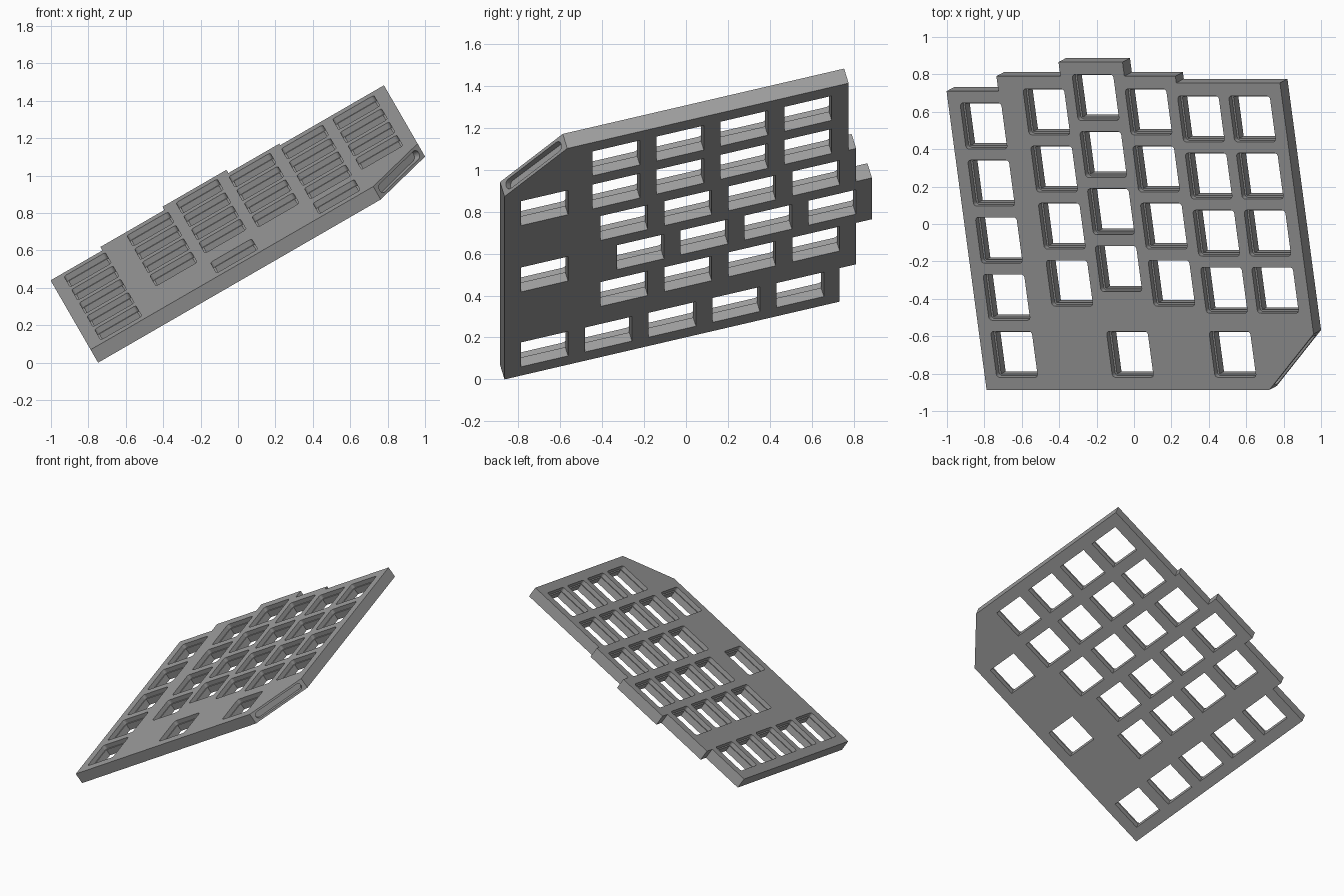
import bpy, bmesh
from math import radians, cos, sin, pi
from mathutils import Matrix

cube = bpy.data.objects.get("Cube")
if cube:
    bpy.data.objects.remove(cube)

THICK = 0.083     # plate thickness
PITCH = 0.316     # key spacing
HOLE = 0.233      # square through-hole
POCKET = 0.254    # wider rounded recess on the top side
LEDGE = 0.05      # height of the ledge between them

grey = bpy.data.materials.new("mid_grey")
grey.use_nodes = True
colour = (0.33, 0.33, 0.33, 1)
grey.diffuse_color = colour
grey.node_tree.nodes["Principled BSDF"].inputs["Base Color"].default_value = colour


def rounded(w, h, r, steps=4):
    """Outline of a rounded rectangle centred on the origin."""
    pts = []
    for k, (sx, sy) in enumerate([(1, 1), (-1, 1), (-1, -1), (1, -1)]):
        for i in range(steps + 1):
            a = (k + i / steps) * pi / 2
            pts.append((sx * (w / 2 - r) + r * cos(a), sy * (h / 2 - r) + r * sin(a)))
    return pts


def square(w):
    h = w / 2
    return [(-h, -h), (h, -h), (h, h), (-h, h)]


def add_prism(bm, outline, depth, matrix):
    """Extrude an outline along local z."""
    n = len(outline)
    low = [bm.verts.new(matrix @ Matrix.Translation((x, y, 0)).translation) for x, y in outline]
    high = [bm.verts.new(matrix @ Matrix.Translation((x, y, depth)).translation) for x, y in outline]
    bm.faces.new(low[::-1])
    bm.faces.new(high)
    for i in range(n):
        j = (i + 1) % n
        bm.faces.new((low[i], low[j], high[j], high[i]))


def make_object(name, prisms):
    bm = bmesh.new()
    for prism in prisms:
        add_prism(bm, *prism)
    bmesh.ops.recalc_face_normals(bm, faces=bm.faces)
    mesh = bpy.data.meshes.new(name)
    bm.to_mesh(mesh)
    bm.free()
    mesh.materials.append(grey)
    obj = bpy.data.objects.new(name, mesh)
    bpy.context.collection.objects.link(obj)
    return obj


# Plate with stepped back edge and one clipped front corner
outline = [(0, 0), (1.745, 0), (2.065, 0.31), (2.065, 1.70), (1.425, 1.70),
           (1.425, 1.737), (1.11, 1.737), (1.11, 1.815), (0.715, 1.815),
           (0.715, 1.737), (0.32, 1.737), (0.32, 1.654), (0, 1.654)]
plate = make_object("key_plate", [(outline, THICK, Matrix())])

# Key positions: staggered columns of four, plus a front row of three
FRONT = 0.197
columns = [(0.20, FRONT + PITCH), (0.60, 0.591), (0.915, 0.671),
           (1.23, 0.591), (1.548, 0.552), (1.864, 0.552)]
keys = [(x, y + row * PITCH) for x, y in columns for row in range(4)]
keys += [(columns[i][0], FRONT) for i in (0, 2, 4)]

holes = make_object("hole_cutter", [
    (square(HOLE), 0.3, Matrix.Translation((x, y, -0.1))) for x, y in keys])
pockets = make_object("pocket_cutter", [
    (rounded(POCKET, POCKET, 0.018), 0.2, Matrix.Translation((x, y, LEDGE))) for x, y in keys])

# Long rounded slot sunk into the clipped corner face
slot_frame = (Matrix.Translation((1.905, 0.155, THICK / 2))
              @ Matrix.Rotation(radians(45), 4, 'Z')
              @ Matrix.Rotation(radians(90), 4, 'X')
              @ Matrix.Translation((0, 0, -0.035)))
slot = make_object("slot_cutter", [(rounded(0.39, 0.052, 0.0255, 6), 0.1, slot_frame)])

for cutter in (holes, pockets, slot):
    cutter.hide_render = True
    mod = plate.modifiers.new(cutter.name, 'BOOLEAN')
    mod.operation = 'DIFFERENCE'
    mod.solver = 'EXACT'
    mod.object = cutter
bpy.context.view_layer.update()

# Bake the cuts and drop the cutters
graph = bpy.context.evaluated_depsgraph_get()
baked = bpy.data.meshes.new_from_object(plate.evaluated_get(graph))
plate.modifiers.clear()
plate.data = baked
for cutter in (holes, pockets, slot):
    bpy.data.objects.remove(cutter)

# Tilt the plate sideways and backwards
plate.matrix_world = (Matrix.Translation((-0.748, -0.866, 0))
                      @ Matrix.Rotation(radians(-30), 4, 'Y')
                      @ Matrix.Rotation(radians(15), 4, 'X'))
